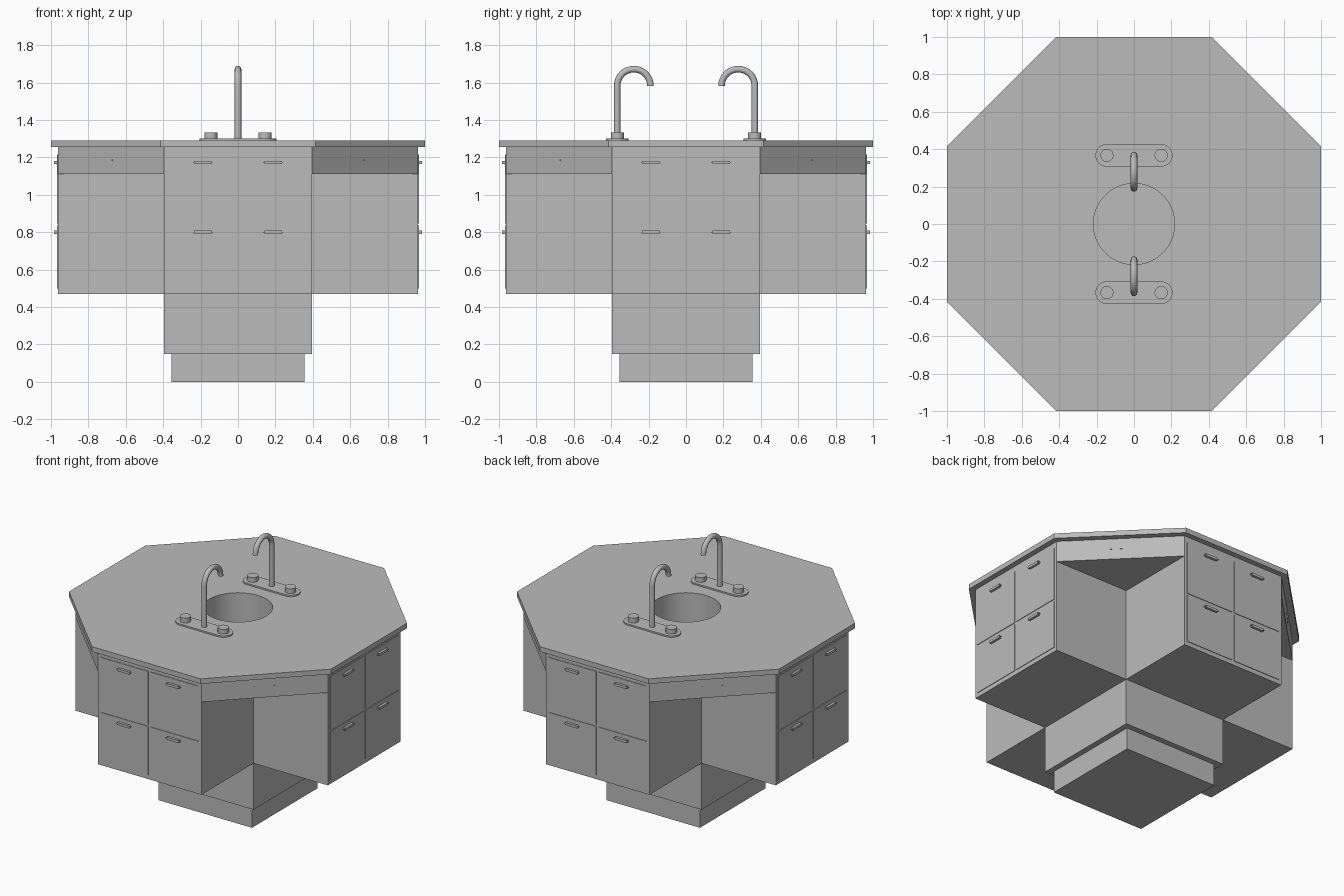
import bpy, bmesh, math
from mathutils import Matrix, Vector

cube = bpy.data.objects.get("Cube")
if cube:
    bpy.data.objects.remove(cube, do_unlink=True)

# One plain grey for the whole unit
grey = bpy.data.materials.new("plain_grey")
grey.use_nodes = True
grey.diffuse_color = (0.5, 0.5, 0.5, 1)
grey.node_tree.nodes["Principled BSDF"].inputs["Base Color"].default_value = (0.5, 0.5, 0.5, 1)


def finish(name, bm, smooth=False):
    bmesh.ops.recalc_face_normals(bm, faces=bm.faces[:])
    mesh = bpy.data.meshes.new(name)
    bm.to_mesh(mesh)
    bm.free()
    mesh.materials.append(grey)
    ob = bpy.data.objects.new(name, mesh)
    bpy.context.collection.objects.link(ob)
    if smooth:
        bpy.ops.object.select_all(action='DESELECT')
        ob.select_set(True)
        bpy.context.view_layer.objects.active = ob
        bpy.ops.object.shade_smooth_by_angle(angle=math.radians(35))
    return ob


def prism(name, points, low, high, smooth=False):
    """Flat outline pulled up from one height to another."""
    bm = bmesh.new()
    face = bm.faces.new([bm.verts.new((x, y, low)) for x, y in points])
    up = bmesh.ops.extrude_face_region(bm, geom=[face])["geom"]
    bmesh.ops.translate(bm, vec=(0, 0, high - low),
                        verts=[v for v in up if isinstance(v, bmesh.types.BMVert)])
    return finish(name, bm, smooth)


def box(name, centre, size, turn=0.0, bevel=0.0):
    bm = bmesh.new()
    bmesh.ops.create_cube(bm, size=1, matrix=Matrix.Diagonal((*size, 1)))
    if bevel:
        ends = [e for e in bm.edges
                if abs((e.verts[0].co - e.verts[1].co).normalized().y) > 0.9]
        bmesh.ops.bevel(bm, geom=ends, offset=bevel, segments=4, affect='EDGES')
    bm.transform(Matrix.Rotation(turn, 4, 'Z') @ Matrix.Translation(centre))
    return finish(name, bm)


def circle(radius, n, cx=0.0, cy=0.0):
    return [(cx + radius * math.cos(math.tau * i / n),
             cy + radius * math.sin(math.tau * i / n)) for i in range(n)]


def square(h):
    return [(-h, -h), (h, -h), (h, h), (-h, h)]


def turned(points, quarter):
    rot = Matrix.Rotation(quarter * math.pi / 2, 2)
    return [tuple(rot @ Vector(p)) for p in points]


ARM, REACH = 0.395, 0.963
FLOOR, UNDER, TOP = 0.47, 1.255, 1.29

# Plinth and pedestal
prism("toe_kick", square(0.356), 0, 0.15)
prism("pedestal", square(ARM), 0.15, FLOOR)

# Cross-shaped cabinet and octagonal worktop
cross, octagon = [], []
for q in range(4):
    cross += turned([(ARM, -ARM), (REACH, -ARM), (REACH, ARM)], q)
    octagon += turned([(1, -0.415), (1, 0.415)], q)
cabinet = prism("cabinet", cross, FLOOR, UNDER)
worktop = prism("worktop", octagon, UNDER, TOP)

# Round sink cut through the worktop into the cabinet
cutter = prism("sink_cutter", circle(0.217, 64), 0.85, 1.5)
cutter.hide_render = True
for ob in (cabinet, worktop):
    mod = ob.modifiers.new("sink", 'BOOLEAN')
    mod.operation, mod.solver, mod.object = 'DIFFERENCE', 'EXACT', cutter
    bpy.ops.object.select_all(action='DESELECT')
    ob.select_set(True)
    bpy.context.view_layer.objects.active = ob
    bpy.ops.object.modifier_apply(modifier="sink")
    bpy.ops.object.shade_smooth_by_angle(angle=math.radians(30))
bpy.data.objects.remove(cutter, do_unlink=True)

# Drawers, handles and corner aprons on each of the four sides
for q in range(4):
    turn = q * math.pi / 2
    for side in (-1, 1):
        for low, high, grip in ((0.5, 0.835, 0.80), (0.847, 1.215, 1.172)):
            box("drawer_front", (side * 0.192, -REACH, (low + high) / 2),
                (0.364, 0.008, high - low), turn)
            box("drawer_handle", (side * 0.188, -0.973, grip),
                (0.106, 0.02, 0.017), turn, 0.007)
    prism("corner_apron", turned([(ARM, -ARM), (ARM, -REACH), (REACH, -ARM)], q),
          1.11, UNDER)
    # Three small slots in the middle of the apron
    for k in (-1, 0, 1):
        box("apron_slot", (k * 0.055, -(ARM + REACH) / math.sqrt(2), 1.185),
            (0.022, 0.004, 0.008), turn + math.pi / 4)


def spout(name, way):
    """Bent tube: straight stem, then half a circle towards the sink."""
    path = [(0.368, TOP), (0.368, 1.583)]
    path += [(0.279 + 0.089 * math.cos(a), 1.583 + 0.089 * math.sin(a))
             for a in (math.pi * i / 16 for i in range(1, 17))]
    bm = bmesh.new()
    rings = []
    for i, (r, z) in enumerate(path):
        bend = max(0, i - 1) * math.pi / 16
        ring = []
        for cx, cr in circle(0.0175, 16):
            ring.append(bm.verts.new((cx, way * (r + cr * math.cos(bend)),
                                      z + cr * math.sin(bend))))
        rings.append(ring)
    for a, b in zip(rings, rings[1:]):
        for j in range(16):
            k = (j + 1) % 16
            bm.faces.new((a[j], a[k], b[k], b[j]))
    bm.faces.new(rings[0])
    bm.faces.new(rings[-1])
    return finish(name, bm, True)


# Two taps facing each other across the sink
for label, way in (("front", -1), ("back", 1)):
    y = way * 0.367
    plate = []
    for s in (1, -1):
        plate += [(s * (0.146 + 0.06 * math.cos(a)), y + s * 0.06 * math.sin(a))
                  for a in (math.pi * (i / 16 - 0.5) for i in range(17))]
    prism(label + "_tap_plate", plate, TOP, 1.3, True)
    for side in (-1, 1):
        prism(label + "_tap_knob", circle(0.035, 32, side * 0.145, y), 1.3, 1.333, True)
    spout(label + "_spout", way)
